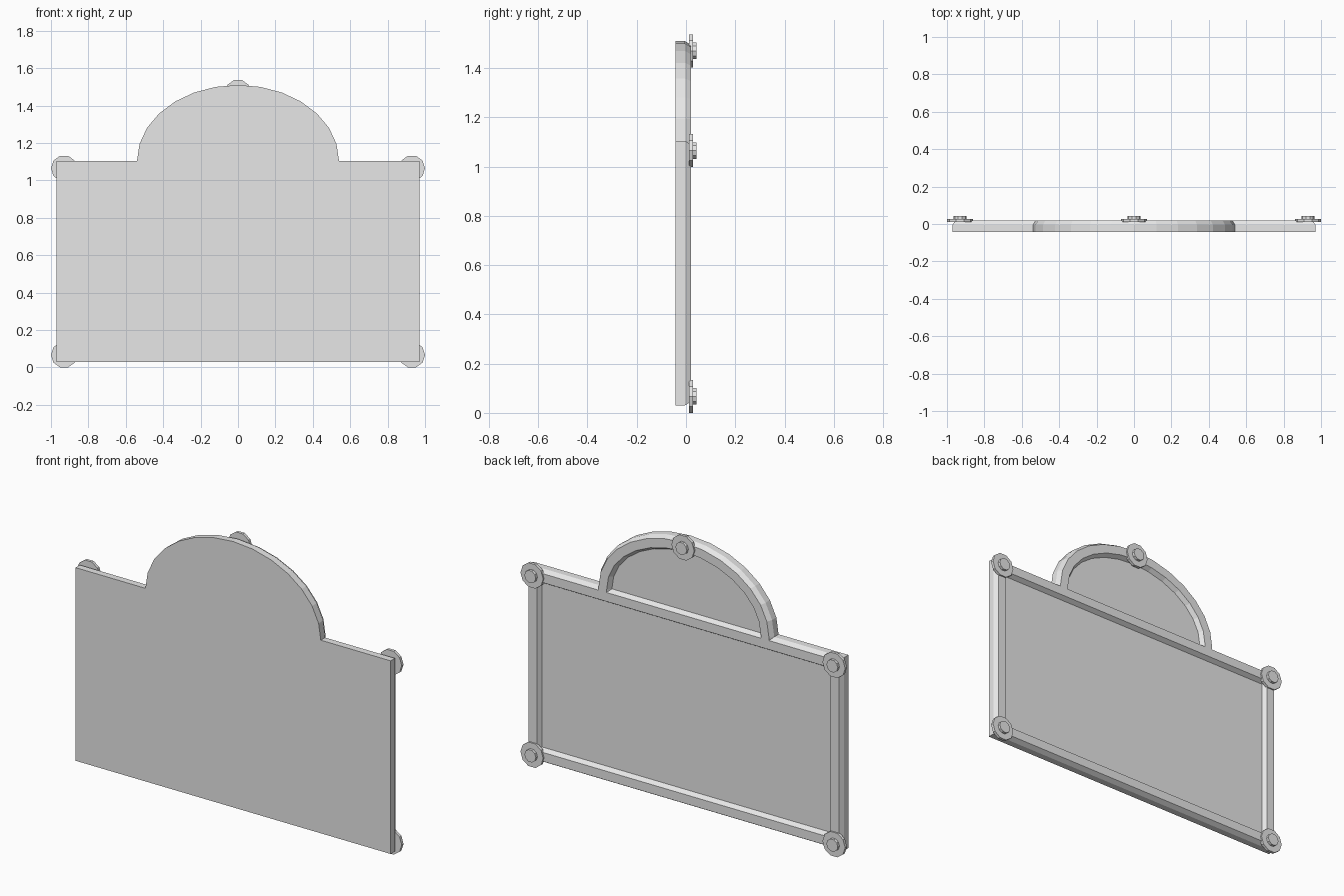
import bpy, bmesh, math

cube = bpy.data.objects.get("Cube")
if cube:
    bpy.data.objects.remove(cube)

grey = bpy.data.materials.new("plain grey")
grey.use_nodes = True
grey.diffuse_color = (0.8, 0.8, 0.8, 1)
grey.node_tree.nodes["Principled BSDF"].inputs["Base Color"].default_value = (0.8, 0.8, 0.8, 1)

# Board cross-section from front edge over the raised rim to the panel: (inset, y)
PROFILE = [(0, -0.043), (0, -0.005), (0.015, 0.02), (0.065, 0.02), (0.08, -0.005)]
HALF_W, BOTTOM, TOP = 0.97, 0.03, 1.105
ARCH_W, ARCH_H, ARCH_STEPS = 0.54, 0.405, 14


def rect_outline(inset):
    x, low, high = HALF_W - inset, BOTTOM + inset, TOP - inset
    return [(x, low), (x, high), (-x, high), (-x, low)]


def arch_outline(inset):
    a, b = ARCH_W - inset, ARCH_H - inset
    foot = TOP - 0.015
    pts = [(a, foot)]
    for i in range(ARCH_STEPS + 1):
        t = math.pi * i / ARCH_STEPS
        pts.append((a * math.cos(t), TOP + b * math.sin(t)))
    return pts + [(-a, foot)]


def disc_outline(cx, cz, radius, sides=10):
    return [(cx + radius * math.cos(math.tau * i / sides),
             cz + radius * math.sin(math.tau * i / sides)) for i in range(sides)]


def loft(name, sections, closed=True):
    """Skin a stack of (outline, y) sections and cap both ends."""
    bm = bmesh.new()
    rings = [[bm.verts.new((x, y, z)) for x, z in pts] for pts, y in sections]
    n = len(rings[0])
    for r, s in zip(rings, rings[1:]):
        for i in range(n if closed else n - 1):
            j = (i + 1) % n
            bm.faces.new((r[i], s[i], s[j], r[j]))
    bm.faces.new(rings[0])
    bm.faces.new(rings[-1][::-1])
    # Front cap must look towards -y, everything else follows it
    bm.normal_update()
    front = [f for f in bm.faces if len(f.verts) == n and all(v in rings[0] for v in f.verts)][0]
    if front.normal.y > 0:
        bmesh.ops.reverse_faces(bm, faces=bm.faces[:])
    mesh = bpy.data.meshes.new(name)
    bm.to_mesh(mesh)
    bm.free()
    mesh.materials.append(grey)
    obj = bpy.data.objects.new(name, mesh)
    bpy.context.collection.objects.link(obj)
    return obj


# Main board and arched top, each with a bevelled rim at the back
loft("main_board", [(rect_outline(i), y) for i, y in PROFILE])
loft("arched_top", [(arch_outline(i), y) for i, y in PROFILE], closed=False)

# Round studs with a raised centre on the rim corners and arch crown
studs = {
    "lower_left": (0.93, 0.067), "lower_right": (-0.93, 0.067),
    "upper_left": (0.93, 1.065), "upper_right": (-0.93, 1.065),
    "crown": (0, 1.47),
}
for place, (x, z) in studs.items():
    wide, narrow = disc_outline(x, z, 0.07), disc_outline(x, z, 0.035)
    loft(place + "_stud", [(wide, 0.012), (wide, 0.028), (narrow, 0.028), (narrow, 0.043)])
